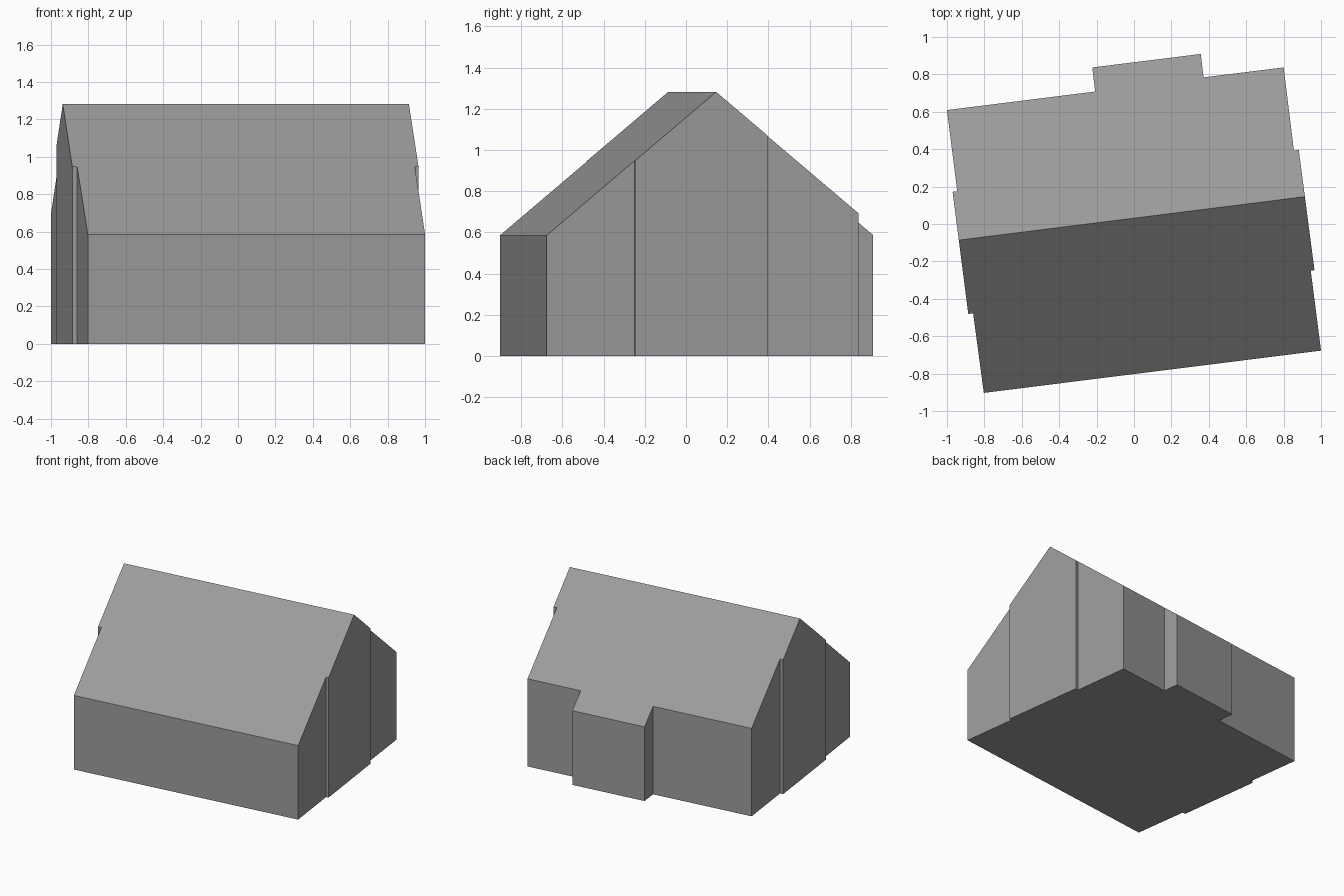
import bpy
import bmesh
from mathutils import Vector

cube = bpy.data.objects.get("Cube")
if cube:
    bpy.data.objects.remove(cube, do_unlink=True)

# Plain grey for the whole building
grey = bpy.data.materials.new("plain_grey")
grey.use_nodes = True
colour = (0.33, 0.33, 0.33, 1)
grey.diffuse_color = colour
grey.node_tree.nodes["Principled BSDF"].inputs["Base Color"].default_value = colour

# Ground outline, counterclockwise from the front right corner
outline = [
    (-0.803, -0.903), (1, -0.677),                   # front wall
    (0.945, -0.249), (0.965, -0.247),                # shallow bay, left gable
    (0.881, 0.396), (0.855, 0.392),
    (0.8, 0.837), (0.372, 0.784),                    # back wall
    (0.357, 0.909), (-0.223, 0.837), (-0.208, 0.708),  # back extension
    (-1, 0.609),
    (-0.945, 0.175), (-0.97, 0.172),                 # shallow bay, right gable
    (-0.886, -0.481), (-0.86, -0.478),
]

# Ridge line and roof pitch
ridge_left = Vector((0.912, 0.146, 1.282))
ridge_right = Vector((-0.936, -0.086, 1.282))
pitch = 0.842
along = (ridge_left - ridge_right).normalized()
across = Vector((along.y, -along.x, 0))

# Walls: raise the outline into a tall prism
bm = bmesh.new()
base = bm.faces.new([bm.verts.new((x, y, 0)) for x, y in outline])
raised = bmesh.ops.extrude_face_region(bm, geom=[base], use_keep_orig=True)
top = [v for v in raised["geom"] if isinstance(v, bmesh.types.BMVert)]
bmesh.ops.translate(bm, verts=top, vec=(0, 0, 2.4))

# Roof: slice off the prism above each slope and close the cut
for side in (1, -1):
    normal = (across * side * pitch + Vector((0, 0, 1))).normalized()
    cut = bmesh.ops.bisect_plane(
        bm, geom=bm.verts[:] + bm.edges[:] + bm.faces[:], dist=1e-5,
        plane_co=ridge_left, plane_no=normal, clear_outer=True)
    rim = [e for e in bm.edges if e.is_boundary]
    bmesh.ops.holes_fill(bm, edges=rim, sides=0)

bmesh.ops.recalc_face_normals(bm, faces=bm.faces[:])
mesh = bpy.data.meshes.new("house_body")
bm.to_mesh(mesh)
bm.free()
mesh.materials.append(grey)
house = bpy.data.objects.new("house_body", mesh)
bpy.context.collection.objects.link(house)
